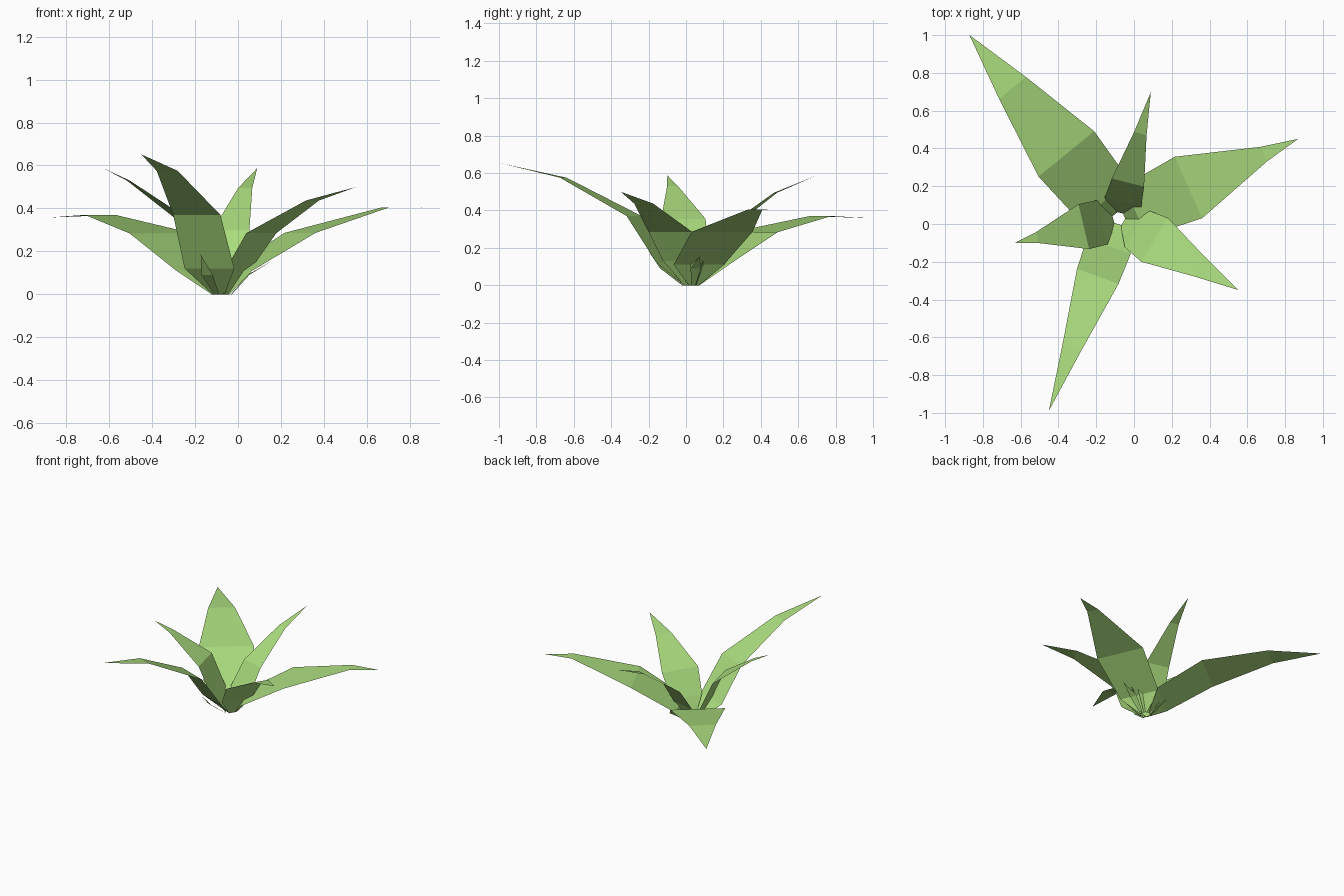
import bpy
import math
from mathutils import Vector

# One leaf green
green = bpy.data.materials.new("leaf_green")
green.diffuse_color = (0.40, 0.71, 0.205, 1.0)

CENTRE = Vector((-0.08, 0.03, 0.0))   # where all leaves meet


def leaf(name, angle, rows, tip, base=(0.03, 0.03, 0.0)):
    """Flat-faced leaf strip: rows are (distance, half width, height)."""
    a = math.radians(angle)
    out = Vector((math.cos(a), math.sin(a), 0))
    side = Vector((-out.y, out.x, 0))
    verts, faces = [], []
    for dist, half, z in [base] + rows:
        mid = CENTRE + out * dist + Vector((0, 0, z))
        verts += [mid - side * half, mid + side * half]
    verts.append(CENTRE + out * tip[0] + Vector((0, 0, tip[1])))
    n = len(rows)
    for i in range(n):
        k = 2 * i
        faces.append((k, k + 2, k + 3, k + 1))   # upper side faces up
    faces.append((2 * n, 2 * n + 2, 2 * n + 1))
    mesh = bpy.data.meshes.new(name)
    mesh.from_pydata(verts, [], faces)
    mesh.materials.append(green)
    obj = bpy.data.objects.new(name, mesh)
    bpy.context.collection.objects.link(obj)
    return obj


# Large leaves: angle, three cross rows, tip (distance, height)
leaf("back_left_leaf", 129.2,
     [(0.12, 0.17, 0.11), (0.44, 0.19, 0.284), (0.89, 0.092, 0.37)], (1.252, 0.358))
leaf("back_leaf", 75.8,
     [(0.087, 0.10, 0.13), (0.195, 0.088, 0.30), (0.463, 0.034, 0.495)], (0.69, 0.587))
leaf("right_leaf", 23.9,
     [(0.095, 0.147, 0.11), (0.403, 0.178, 0.286), (0.84, 0.042, 0.405)], (1.039, 0.403))
leaf("front_right_leaf", -31,
     [(0.105, 0.115, 0.13), (0.22, 0.136, 0.285), (0.498, 0.059, 0.437)], (0.736, 0.50))
leaf("front_leaf", 250,
     [(0.155, 0.123, 0.12), (0.327, 0.117, 0.37), (0.73, 0.052, 0.575)], (1.085, 0.652))
leaf("left_leaf", 193.3,
     [(0.09, 0.12, 0.13), (0.191, 0.122, 0.355), (0.443, 0.03, 0.53)], (0.565, 0.588))

# Tiny sprouts tucked under the big leaves
leaf("front_sprout", 248, [(0.17, 0.028, 0.09)], (0.25, 0.185), (0.05, 0.012, 0.0))
leaf("right_sprout", 10, [(0.13, 0.028, 0.09)], (0.24, 0.155), (0.05, 0.012, 0.0))
